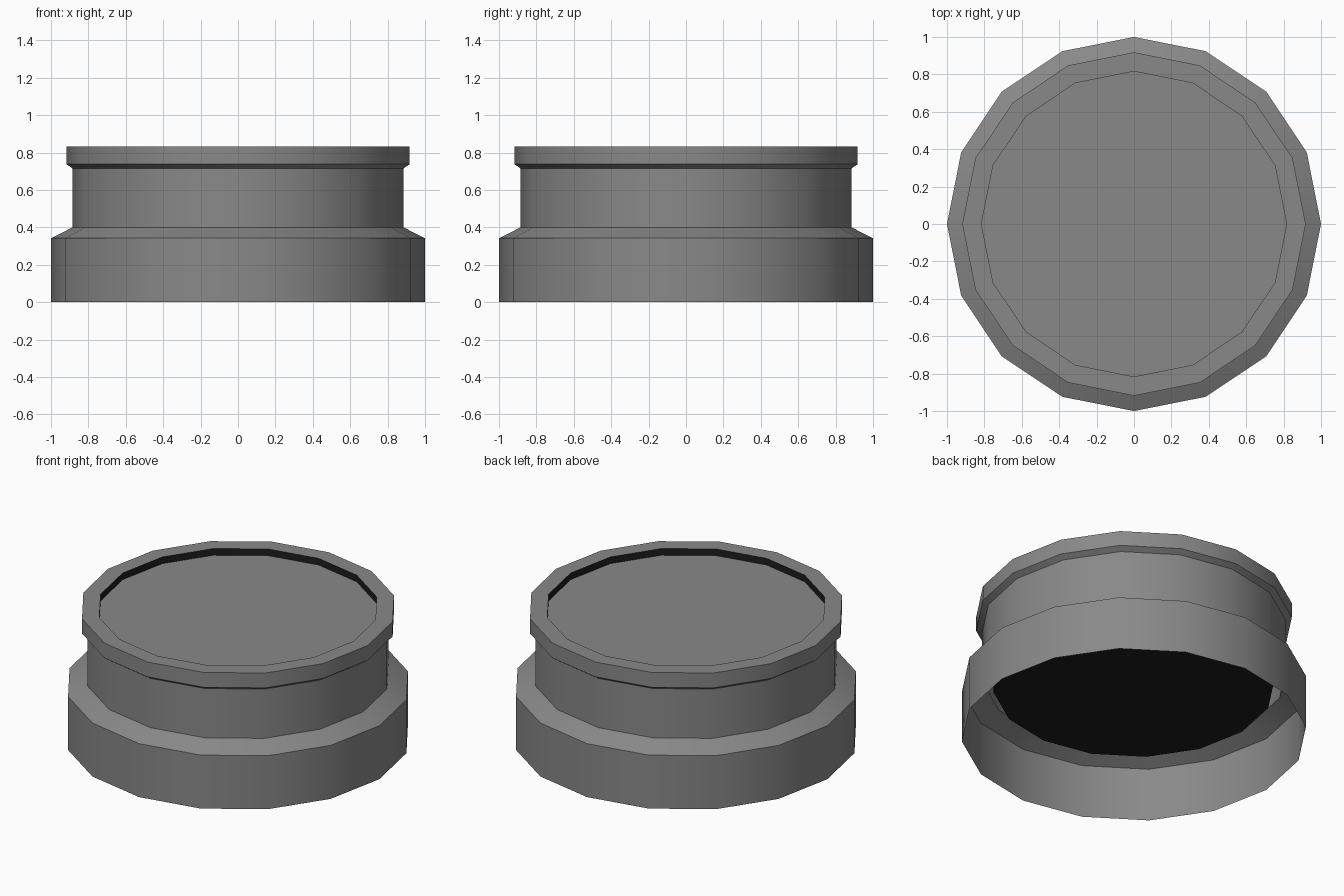
import bpy, bmesh, math

if "Cube" in bpy.data.objects:
    bpy.data.objects.remove(bpy.data.objects["Cube"])

SIDES = 16


def material(name, v):
    m = bpy.data.materials.new(name)
    m.diffuse_color = (v, v, v, 1)
    m.use_nodes = True
    m.node_tree.nodes["Principled BSDF"].inputs["Base Color"].default_value = m.diffuse_color
    return m


grey = material("mid grey", 0.25)
black = material("near black", 0.012)


def lathe(name, profile, mat, cap=None, inward=False):
    """Spin (radius, z) points round z; cap = 'first' or 'last' closes that end."""
    bm = bmesh.new()
    rings = [[bm.verts.new((r * math.cos(2 * math.pi * i / SIDES),
                            r * math.sin(2 * math.pi * i / SIDES), z))
              for i in range(SIDES)] for r, z in profile]
    for a, b in zip(rings, rings[1:]):
        for i in range(SIDES):
            j = (i + 1) % SIDES
            quad = (a[i], a[j], b[j], b[i])
            bm.faces.new(quad[::-1] if inward else quad)
    if cap == 'first':
        bm.faces.new(rings[0][::-1])
    elif cap == 'last':
        bm.faces.new(rings[-1])
    me = bpy.data.meshes.new(name)
    bm.to_mesh(me)
    bm.free()
    me.materials.append(mat)
    ob = bpy.data.objects.new(name, me)
    bpy.context.collection.objects.link(ob)
    bpy.ops.object.select_all(action='DESELECT')
    ob.select_set(True)
    bpy.context.view_layer.objects.active = ob
    bpy.ops.object.shade_smooth_by_angle(angle=math.radians(30))
    return ob


# Outer shell: wide skirt, sloped shoulder, neck, flared lip; open underneath
lathe("outer_shell", [(1, 0), (1, 0.342), (0.885, 0.4), (0.885, 0.715),
                      (0.918, 0.738), (0.918, 0.833), (0.816, 0.833)], grey)

# Dark inner barrel, visible just under the lip and from below
lathe("inner_barrel", [(0.816, 0.32), (0.816, 0.833)], black, inward=True)
lathe("barrel_bottom", [(0.816, 0.32)], black, cap='first')

# Recessed flat top plate
lathe("top_plate", [(0.816, 0.79)], grey, cap='last')
